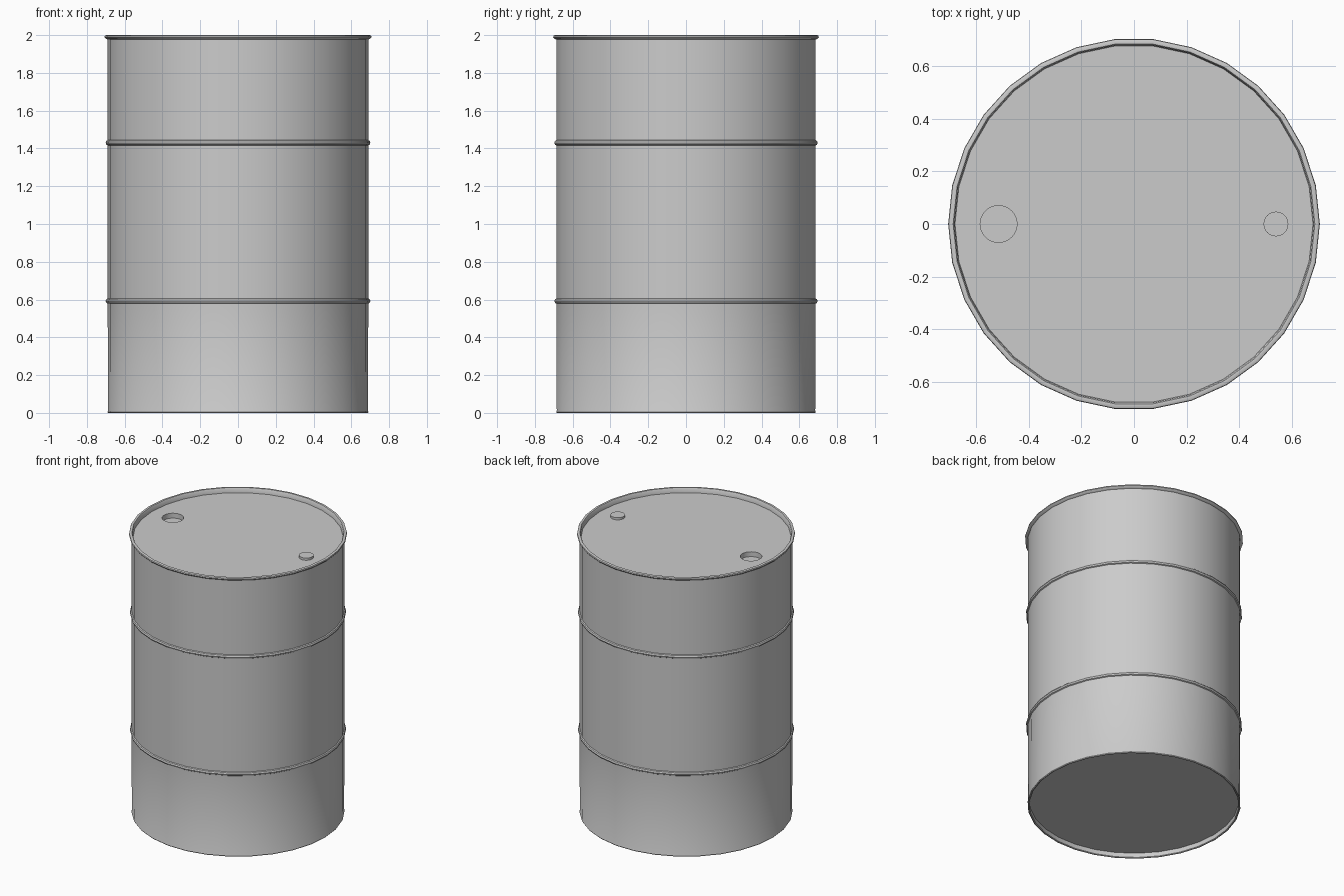
import bpy, bmesh, math

if "Cube" in bpy.data.objects:
    bpy.data.objects.remove(bpy.data.objects["Cube"])

SIDES = 30


def finish(obj):
    bpy.ops.object.select_all(action='DESELECT')
    obj.select_set(True)
    bpy.context.view_layer.objects.active = obj
    bpy.ops.object.shade_smooth_by_angle(angle=math.radians(35))


def lathe(name, profile, sides):
    """Revolve an (r, z) profile, listed bottom to top, and cap both ends."""
    bm = bmesh.new()
    rings = []
    for r, z in profile:
        rings.append([bm.verts.new((r * math.cos(2 * math.pi * i / sides),
                                    r * math.sin(2 * math.pi * i / sides), z))
                      for i in range(sides)])
    for a, b in zip(rings, rings[1:]):
        for i in range(sides):
            j = (i + 1) % sides
            bm.faces.new((a[i], a[j], b[j], b[i]))
    bm.faces.new(rings[0][::-1])
    bm.faces.new(rings[-1])
    bmesh.ops.recalc_face_normals(bm, faces=bm.faces)
    mesh = bpy.data.meshes.new(name)
    bm.to_mesh(mesh)
    bm.free()
    obj = bpy.data.objects.new(name, mesh)
    bpy.context.collection.objects.link(obj)
    return obj


def hoop(z):
    """Rounded reinforcing bead around the wall."""
    return [(0.69, z - 0.014), (0.697, z - 0.010), (0.701, z),
            (0.697, z + 0.010), (0.69, z + 0.014)]


# Drum shell: recessed base, wall with two hoops, rolled rim, recessed lid
profile = [(0.678, 0.035), (0.678, 0.004), (0.682, 0.0), (0.688, 0.0), (0.691, 0.005), (0.688, 0.012)]
profile += hoop(0.592) + hoop(1.43)
profile += [(0.69, 1.976), (0.699, 1.980), (0.707, 1.989), (0.705, 1.997),
            (0.698, 2.0), (0.688, 1.999), (0.684, 1.993), (0.681, 1.965)]
drum = lathe("drum_body", profile, SIDES)

# Large filler hole sunk into the lid
cutter = lathe("filler_hole_cutter", [(0.07, 1.93), (0.07, 2.05)], 32)
cutter.location.x = -0.515
cutter.hide_render = True
cutter.hide_viewport = False
mod = drum.modifiers.new("filler_hole", 'BOOLEAN')
mod.operation = 'DIFFERENCE'
mod.solver = 'EXACT'
mod.object = cutter
bpy.context.view_layer.objects.active = drum
bpy.ops.object.modifier_apply(modifier=mod.name)
bpy.data.objects.remove(cutter)
finish(drum)

# Small vent plug
plug = lathe("vent_plug", [(0.047, 1.955), (0.047, 1.981)], 32)
plug.location.x = 0.54
finish(plug)
